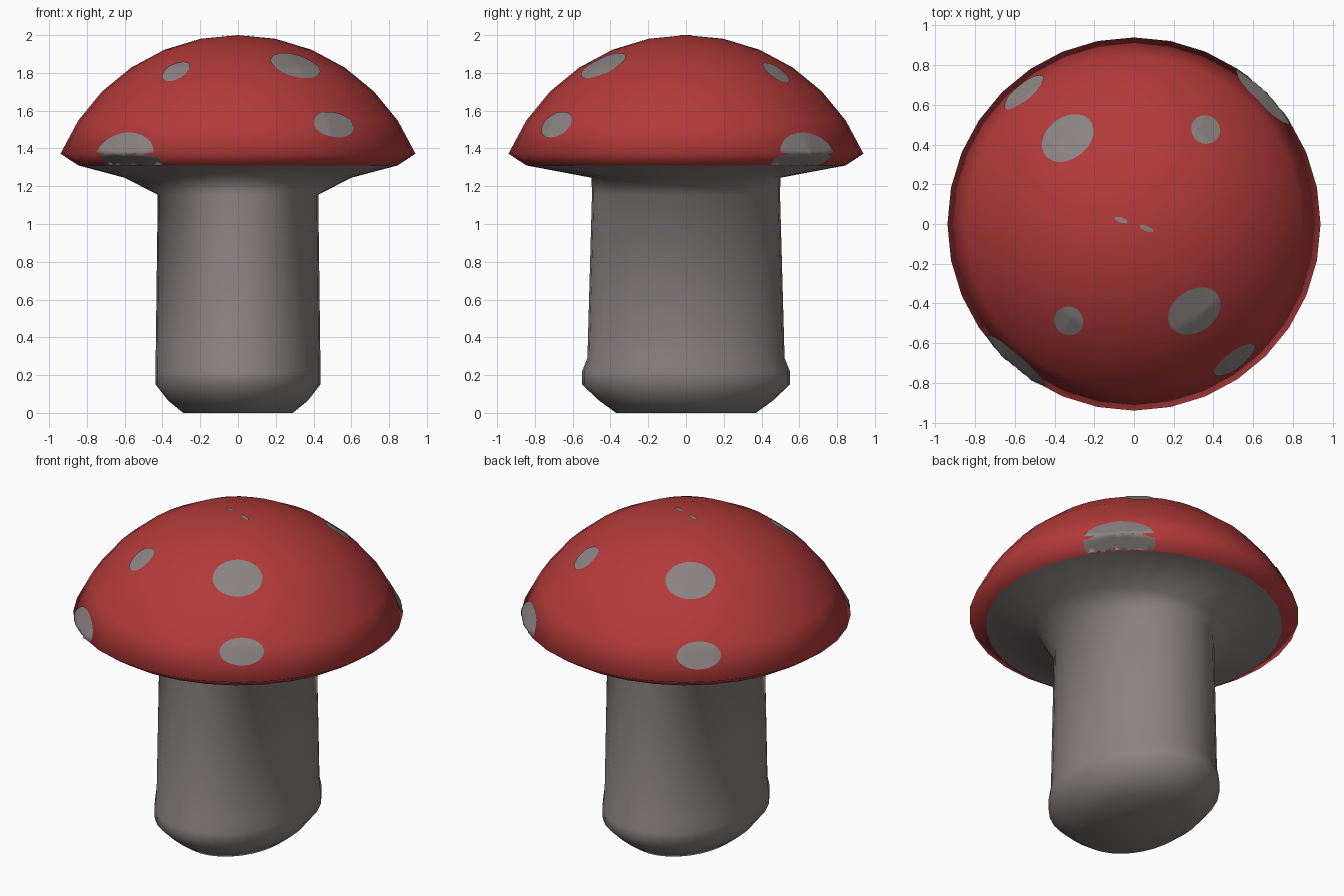
import bpy, math
from mathutils import Vector
from mathutils.bvhtree import BVHTree

if "Cube" in bpy.data.objects:
    bpy.data.objects.remove(bpy.data.objects["Cube"])


def material(name, rgb):
    m = bpy.data.materials.new(name)
    m.diffuse_color = (*rgb, 1)
    m.use_nodes = True
    m.node_tree.nodes["Principled BSDF"].inputs["Base Color"].default_value = m.diffuse_color
    return m


red = material("red", (0.45, 0.042, 0.042))
grey = material("warm grey", (0.255, 0.228, 0.226))


def make(name, verts, faces, mat):
    me = bpy.data.meshes.new(name)
    me.from_pydata(verts, [], faces)
    me.materials.append(mat)
    for p in me.polygons:
        p.use_smooth = True
    ob = bpy.data.objects.new(name, me)
    bpy.context.collection.objects.link(ob)
    return ob


def loft(rings, n=32):
    """Stack elliptical rings (rx, ry, z), listed from bottom to top."""
    verts = [(rx * math.cos(2 * math.pi * i / n), ry * math.sin(2 * math.pi * i / n), z)
             for rx, ry, z in rings for i in range(n)]
    faces = [(k * n + i, k * n + (i + 1) % n, (k + 1) * n + (i + 1) % n, (k + 1) * n + i)
             for k in range(len(rings) - 1) for i in range(n)]
    return verts, faces


N = 32
R, CZ = 1.017, 0.983          # dome sphere radius and centre height

# Cap: slice of a sphere with a tucked-in rim
rings = [(0.845, 0.845, 1.31)]
for k in range(6, 0, -1):
    a = math.radians(11.25 * k)
    rings.append((R * math.sin(a), R * math.sin(a), CZ + R * math.cos(a)))
cap_v, cap_f = loft(rings)
top = len(cap_v)
cap_v.append((0, 0, 2.0))
cap_f += [(top - N + i, top - N + (i + 1) % N, top) for i in range(N)]
make("cap", cap_v, cap_f, red)

# Stem: oval column with rounded foot, flaring into the cap underside
stem_v, stem_f = loft([
    (0.29, 0.37, 0), (0.37, 0.46, 0.065), (0.436, 0.55, 0.15), (0.437, 0.55, 0.22),
    (0.436, 0.522, 0.29), (0.425, 0.498, 1.155), (0.60, 0.50, 1.245), (0.845, 0.845, 1.31)])
stem_f.append(tuple(reversed(range(N))))
make("stem", stem_v, stem_f, grey)

# Spots: thin oval patches projected on to the cap
tree = BVHTree.FromPolygons([Vector(v) for v in cap_v], cap_f)


def spot(name, x, y, half_w, half_h, rim_z=None):
    radial = Vector((x, y, 0)).normalized()
    side = Vector((-radial.y, radial.x, 0))
    if rim_z:                                  # rim spots project sideways
        normal = radial
        centre = radial * 0.94 + Vector((0, 0, rim_z))
    else:
        normal = Vector((x, y, math.sqrt(R * R - x * x - y * y))) / R
        centre = Vector((0, 0, CZ)) + normal * R
    up = normal.cross(side)
    seg, steps = 28, 8
    pts = [(0, 0)] + [(j / steps * math.cos(2 * math.pi * i / seg),
                       j / steps * math.sin(2 * math.pi * i / seg))
                      for j in range(1, steps + 1) for i in range(seg)]
    verts = []
    for u, v in pts:
        p = centre + side * (u * half_w) + up * (v * half_h)
        if rim_z:
            p.z = max(p.z, 1.312)              # stop at the lower edge
        hit = tree.ray_cast(p + normal * 0.5, -normal)[0]
        verts.append((hit or p) + normal * 0.005)
    faces = [(0, 1 + i, 1 + (i + 1) % seg) for i in range(seg)]
    for j in range(steps - 1):
        a, b = 1 + j * seg, 1 + (j + 1) * seg
        faces += [(a + i, b + i, b + (i + 1) % seg, a + (i + 1) % seg) for i in range(seg)]
    make(name, verts, faces, grey)


for name, *args in [
    ("large_spot_front", 0.307, -0.442, 0.143, 0.125),
    ("large_spot_back", -0.337, 0.437, 0.143, 0.125),
    ("small_spot_front", -0.33, -0.49, 0.075, 0.088),
    ("small_spot_back", 0.362, 0.477, 0.075, 0.088),
    ("low_spot_front", 0.51, -0.69, 0.127, 0.08),
    ("low_spot_back", -0.558, 0.668, 0.127, 0.08),
    ("tiny_spot_left", -0.065, 0.02, 0.013, 0.034),
    ("tiny_spot_right", 0.063, -0.023, 0.013, 0.036),
    ("rim_spot_front", -0.586, -0.676, 0.205, 0.13, 1.355),
    ("rim_spot_back", 0.647, 0.637, 0.205, 0.13, 1.355),
]:
    spot(name, *args)
